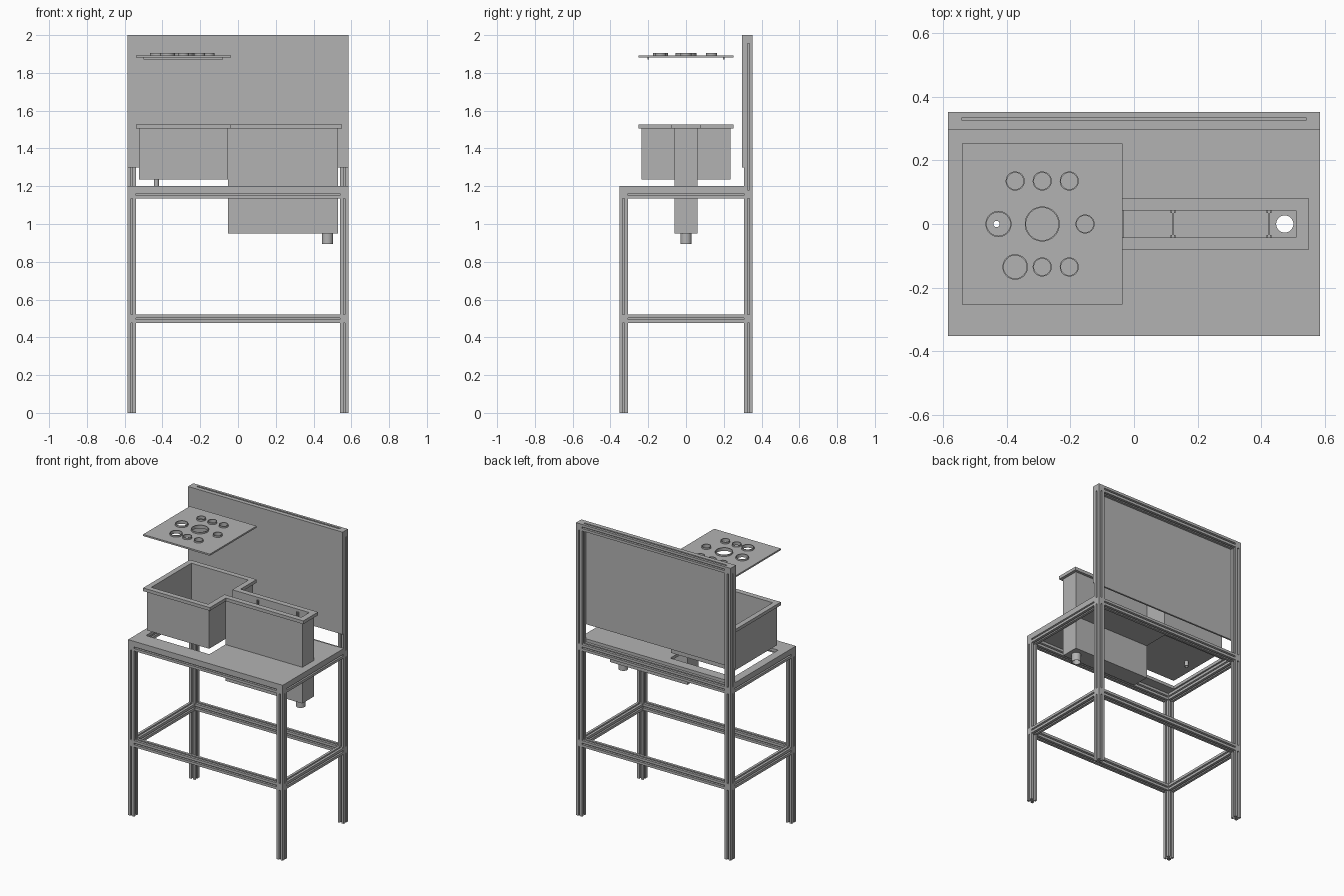
import bpy, bmesh
from mathutils import Matrix, Vector

if "Cube" in bpy.data.objects:
    bpy.data.objects.remove(bpy.data.objects["Cube"], do_unlink=True)

GREY = (0.45, 0.45, 0.45, 1)
metal = bpy.data.materials.new("plain grey")
metal.use_nodes = True
metal.diffuse_color = GREY
metal.node_tree.nodes["Principled BSDF"].inputs["Base Color"].default_value = GREY


def finish(name, bm):
    bmesh.ops.recalc_face_normals(bm, faces=bm.faces)
    mesh = bpy.data.meshes.new(name)
    bm.to_mesh(mesh)
    bm.free()
    mesh.materials.append(metal)
    ob = bpy.data.objects.new(name, mesh)
    bpy.context.collection.objects.link(ob)
    return ob


def activate(ob):
    bpy.ops.object.select_all(action='DESELECT')
    ob.select_set(True)
    bpy.context.view_layer.objects.active = ob


def smooth(ob):
    activate(ob)
    bpy.ops.object.shade_smooth_by_angle()
    return ob


def box(name, x, y, z):
    bm = bmesh.new()
    mid = Vector([(a + b) / 2 for a, b in (x, y, z)])
    size = [b - a for a, b in (x, y, z)]
    bmesh.ops.create_cube(bm, size=1, matrix=Matrix.Translation(mid) @ Matrix.Diagonal((*size, 1)))
    return finish(name, bm)


def rod(name, x, y, r, z0, z1):
    bm = bmesh.new()
    bmesh.ops.create_cone(bm, cap_ends=True, segments=40, radius1=r, radius2=r, depth=z1 - z0,
                          matrix=Matrix.Translation((x, y, (z0 + z1) / 2)))
    return finish(name, bm)


def combine(ob, others, operation):
    # apply booleans, then drop the helper solids
    for other in others:
        other.hide_render = True
        mod = ob.modifiers.new("combine", 'BOOLEAN')
        mod.operation = operation
        mod.solver = 'EXACT'
        mod.object = other
        activate(ob)
        bpy.ops.object.modifier_apply(modifier=mod.name)
        bpy.data.objects.remove(other, do_unlink=True)
    return ob


def pipe(name, x, y, r, wall, z0, z1):
    ob = rod(name, x, y, r, z0, z1)
    combine(ob, [rod("bore", x, y, r - wall, z0 - 0.1, z1 + 0.1)], 'DIFFERENCE')
    return smooth(ob)


# Slotted frame bars
H = 0.0225
SIDE = [(H, H), (0.005, H), (0.005, 0.018), (0.010, 0.018), (0.005, 0.009),
        (-0.005, 0.009), (-0.010, 0.018), (-0.005, 0.018), (-0.005, H)]


def bar(name, start, end):
    start, end = Vector(start), Vector(end)
    turn = (end - start).to_track_quat('Z', 'Y').to_matrix().to_4x4()
    bm = bmesh.new()
    verts = []
    for k in range(4):
        spin = Matrix.Rotation(k * 1.5707963, 4, 'Z')
        verts += [bm.verts.new(start + turn @ (spin @ Vector((*p, 0)))) for p in SIDE]
    face = bm.faces.new(verts)
    out = bmesh.ops.extrude_face_region(bm, geom=[face])
    bmesh.ops.translate(bm, vec=end - start,
                        verts=[v for v in out["geom"] if isinstance(v, bmesh.types.BMVert)])
    return finish(name, bm)


def joint(name, x, y, z):
    return box(name, (x - H, x + H), (y - H, y + H), (z - H, z + H))


PX, PY = 0.5625, 0.33
LOW, MID, TOP = 0.4985, 1.1565, 2 - H
for sx, side in ((-1, "right"), (1, "left")):
    for sy, end in ((-1, "front"), (1, "back")):
        x, y = sx * PX, sy * PY
        tag = f"{end}_{side}"
        bar(f"{tag}_leg_lower", (x, y, 0), (x, y, LOW - H))
        bar(f"{tag}_leg_upper", (x, y, LOW + H), (x, y, MID - H))
        joint(f"{tag}_low_joint", x, y, LOW)
        joint(f"{tag}_table_joint", x, y, MID)
    bar(f"back_{side}_post", (sx * PX, PY, MID + H), (sx * PX, PY, TOP - H))
    joint(f"back_{side}_top_joint", sx * PX, PY, TOP)
    for z, level in ((LOW, "low"), (MID, "table")):
        bar(f"{side}_{level}_rail", (sx * PX, H - PY, z), (sx * PX, PY - H, z))
for y, z, name in ((-PY, LOW, "front_low_rail"), (PY, LOW, "back_low_rail"),
                   (-PY, MID, "front_table_rail"), (PY, MID, "back_table_rail"),
                   (PY, TOP, "back_top_rail")):
    bar(name, (H - PX, y, z), (PX - H, y, z))

# Back panel
box("back_panel", (-0.585, 0.585), (0.2955, 0.3075), (1.3, 2))

# Table top with the cut-out for the tub
table = box("table_top", (-0.585, 0.585), (-0.3525, 0.3075), (1.179, 1.2))
combine(table, [box("basin_gap", (-0.529, -0.049), (-0.24, 0.24), (1.1, 1.3)),
                box("channel_gap", (-0.06, 0.534), (-0.066, 0.066), (1.1, 1.3))], 'DIFFERENCE')

# Tub: square basin opening into a deep narrow channel, with a flat rim
DRAIN_X, SMALL_X = 0.474, -0.432
tub = box("tub", (-0.525, -0.053), (-0.236, 0.236), (1.235, 1.515))
combine(tub, [box("channel", (-0.053, 0.53), (-0.062, 0.062), (0.95, 1.515)),
              box("basin_rim", (-0.541, -0.036), (-0.2525, 0.2525), (1.505, 1.527)),
              box("channel_rim", (-0.06, 0.55), (-0.08, 0.08), (1.505, 1.527))], 'UNION')
combine(tub, [box("basin_space", (-0.505, -0.073), (-0.216, 0.216), (1.253, 1.6)),
              box("channel_space", (-0.033, 0.509), (-0.0425, 0.0425), (0.968, 1.6)),
              box("passage", (-0.1, 0), (-0.0425, 0.0425), (1.253, 1.6)),
              rod("drain_bore", DRAIN_X, 0, 0.027, 0.9, 1),
              rod("small_bore", SMALL_X, 0, 0.010, 1.2, 1.3)], 'DIFFERENCE')
pipe("channel_drain", DRAIN_X, 0, 0.030, 0.003, 0.895, 0.955)
pipe("basin_drain", SMALL_X, 0, 0.0135, 0.0035, 1.2, 1.24)

# Sliding gates in the channel
for x, name in ((0.123, "inner"), (0.425, "outer")):
    box(f"{name}_gate", (x - 0.003, x + 0.003), (-0.044, 0.044), (0.968, 1.47))
    for s, side in ((-1, "front"), (1, "back")):
        for d, part in ((-1, "a"), (1, "b")):
            box(f"{name}_gate_{side}_guide_{part}", sorted((x + d * 0.003, x + d * 0.008)),
                sorted((s * 0.034, s * 0.05)), (0.968, 1.51))

# Lid with collared holes and two locating strips
CX = -0.2885
lid = box("lid", (-0.541, -0.036), (-0.2525, 0.2525), (1.882, 1.893))
holes = [(CX, 0, 0.055), (-0.426, 0, 0.041), (-0.154, 0, 0.030), (CX - 0.085, -0.135, 0.040)]
holes += [(CX + dx, 0.135, 0.030) for dx in (-0.085, 0, 0.085)]
holes += [(CX + dx, -0.135, 0.030) for dx in (0, 0.085)]
combine(lid, [rod("hole", x, y, r - 0.004, 1.8, 2) for x, y, r in holes], 'DIFFERENCE')
smooth(lid)
for i, (x, y, r) in enumerate(holes):
    pipe(f"lid_collar_{i + 1}", x, y, r, 0.004, 1.891, 1.904)
for s, side in ((-1, "front"), (1, "back")):
    box(f"lid_{side}_strip", (-0.5, -0.08), (s * 0.2 - 0.004, s * 0.2 + 0.004), (1.87, 1.882))
